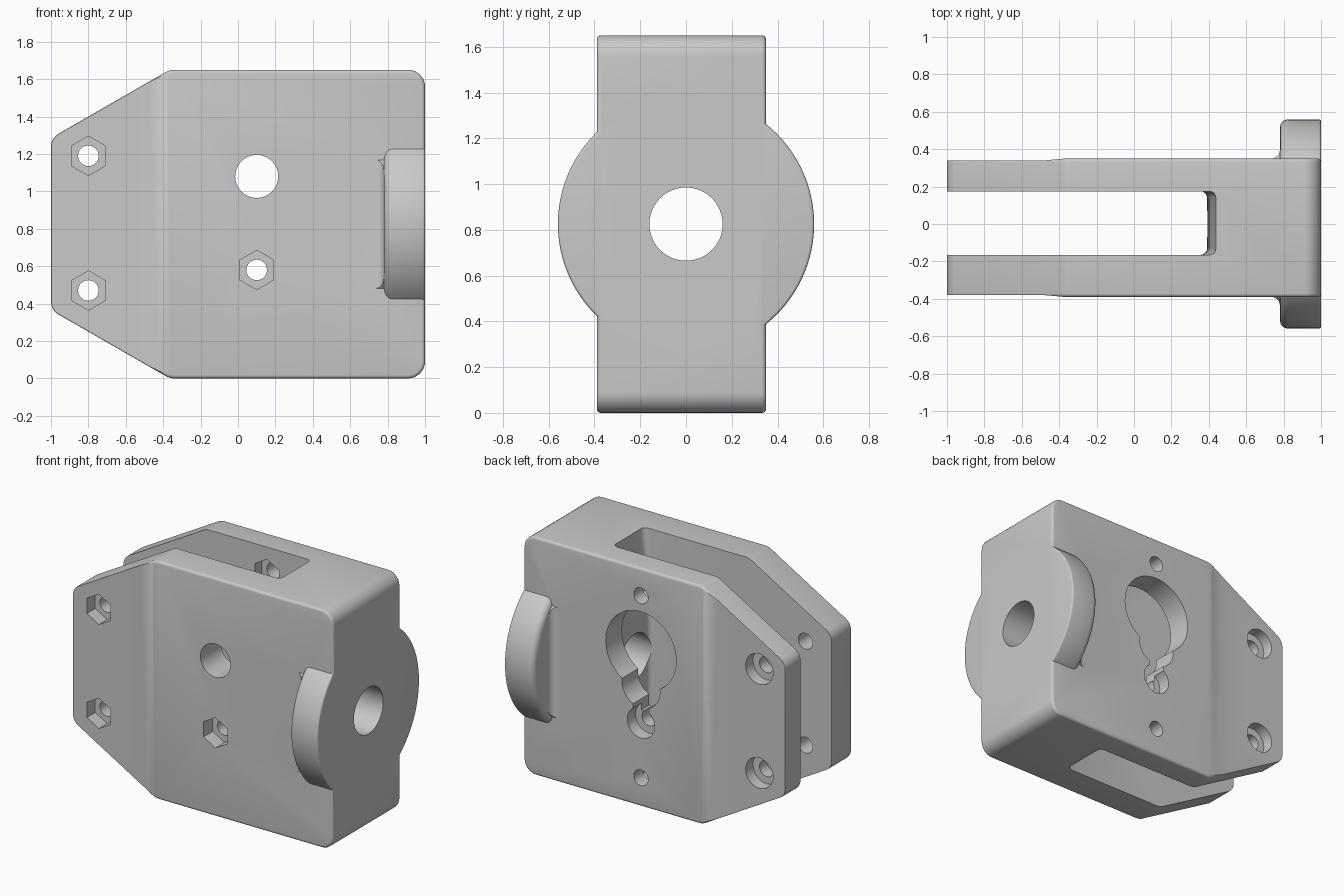
import bpy, bmesh, math
from mathutils import Vector

cube = bpy.data.objects.get("Cube")
if cube:
    bpy.data.objects.remove(cube)

grey = bpy.data.materials.new("plain_grey")
grey.use_nodes = True
colour = (0.585, 0.585, 0.585, 1)
grey.diffuse_color = colour
grey.node_tree.nodes["Principled BSDF"].inputs["Base Color"].default_value = colour

MID = 0.825
PLACE = {"x": lambda u, v, t: (t, u, v),
         "y": lambda u, v, t: (u, t, v),
         "z": lambda u, v, t: (u, v, t)}


def prism(name, pts, axis, lo, hi, bevel_lo=0, bevel_hi=0):
    """Extrude a 2D profile along an axis, optionally rounding the rims."""
    bm = bmesh.new()
    low = [bm.verts.new(PLACE[axis](u, v, lo)) for u, v in pts]
    high = [bm.verts.new(PLACE[axis](u, v, hi)) for u, v in pts]
    caps = [bm.faces.new(low), bm.faces.new(high)]
    for i in range(len(pts)):
        j = (i + 1) % len(pts)
        bm.faces.new((low[i], low[j], high[j], high[i]))
    bmesh.ops.recalc_face_normals(bm, faces=bm.faces)
    rims = [list(f.edges) for f in caps]
    for rim, width in zip(rims, (bevel_lo, bevel_hi)):
        if width:
            bmesh.ops.bevel(bm, geom=rim, offset=width, segments=4,
                            profile=0.5, affect="EDGES")
    mesh = bpy.data.meshes.new(name)
    bm.to_mesh(mesh)
    bm.free()
    obj = bpy.data.objects.new(name, mesh)
    bpy.context.collection.objects.link(obj)
    mesh.materials.append(grey)
    return obj


def ring(u, v, r, n=48, start=0.0):
    return [(u + r * math.cos(start + math.tau * i / n),
             v + r * math.sin(start + math.tau * i / n)) for i in range(n)]


def hexagon(u, v):
    return ring(u, v, 0.105, 6, math.pi / 2)


def rounded(corners, steps=6):
    """Round each (u, v, radius) corner with a true arc."""
    out = []
    for i, (u, v, r) in enumerate(corners):
        p = Vector((u, v))
        a = (Vector(corners[i - 1][:2]) - p).normalized()
        b = (Vector(corners[(i + 1) % len(corners)][:2]) - p).normalized()
        half = a.angle(b) / 2
        centre = p + (a + b).normalized() * r / math.sin(half)
        s = p + a * r / math.tan(half) - centre
        e = p + b * r / math.tan(half) - centre
        out += [tuple(centre + s.lerp(e, k / steps).normalized() * r)
                for k in range(steps + 1)]
    return out


def combine(target, tool, operation="DIFFERENCE"):
    mod = target.modifiers.new(operation, "BOOLEAN")
    mod.operation, mod.object, mod.solver = operation, tool, "EXACT"
    bpy.context.view_layer.objects.active = target
    bpy.ops.object.modifier_apply(modifier=mod.name)
    bpy.data.objects.remove(tool)


# Main block with sloped nose
lower = [(-1, 0.365, 0.08), (-0.365, 0, 0.1), (1, 0, 0.09)]
upper = [(x, 2 * MID - z, r) for x, z, r in reversed(lower)]
body = prism("clevis_bracket", rounded(lower + upper), "y", -0.39, 0.35, 0.018, 0.018)

# Slightly thinner fork tips
tips = [(-1.1, -0.38), (-0.48, -0.38), (-0.26, -0.4), (1.1, -0.4),
        (1.1, 0.36), (-0.26, 0.36), (-0.48, 0.34), (-1.1, 0.34)]
combine(body, prism("tip_envelope", tips, "z", -0.1, 1.8), "INTERSECT")

# Round flange at the closed end, with fillets against both faces
combine(body, prism("flange", ring(0, MID, 0.56, 96), "x", 0.78, 1, 0.045, 0.012), "UNION")
for face, side in ((-0.39, -1), (0.35, 1)):
    r = 0.045
    arc = [(0.78 - r + r * math.sin(a), face + side * r * (1 - math.cos(a)))
           for a in (math.pi / 12 * k for k in range(7))]
    arc += [(0.8, face + side * r), (0.8, face - side * 0.03), (0.78 - r, face - side * 0.03)]
    fillet = prism("flange_fillet", arc, "z", MID - 0.5, MID + 0.5)
    combine(fillet, prism("fillet_limit", ring(0, MID, 0.52, 96), "x", 0.6, 0.9), "INTERSECT")
    combine(body, fillet, "UNION")

# Fork slot with a gently bowed, round-cornered end
slot = prism("fork_slot", [(-1.2, -0.1), (-1.2, 1.75)]
             + [(0.39 + 0.06 * t * t, MID + 0.925 * t)
                for t in (1 - k / 8 for k in range(17))], "y", -0.165, 0.175)
bm = bmesh.new()
bm.from_mesh(slot.data)
ends = [e for e in bm.edges if all(v.co.x > 0 for v in e.verts)
        and abs(e.verts[0].co.y - e.verts[1].co.y) < 0.01]
bmesh.ops.bevel(bm, geom=ends, offset=0.035, segments=4, profile=0.5, affect="EDGES")
bm.to_mesh(slot.data)
bm.free()
combine(body, slot)

# Axle bore into the slot
combine(body, prism("axle_bore", ring(0, MID, 0.16), "x", 0.2, 1.1))

# Clamp screws: hex pocket in front, counterbore behind
for x, z in ((-0.8, 1.19), (-0.8, 0.47), (0.1, 0.58)):
    combine(body, prism("screw_hole", ring(x, z, 0.055, 32), "y", -0.5, 0.5))
    combine(body, prism("nut_pocket", hexagon(x, z), "y", -0.5, -0.29))
    combine(body, prism("head_pocket", ring(x, z, 0.105), "y", 0.26, 0.5))

# Mounting holes in the back wall, nut pockets facing the slot
for z in (1.46, 0.2):
    combine(body, prism("mount_hole", ring(0.1, z, 0.055, 32), "y", 0.1, 0.5))
    combine(body, prism("inner_nut", hexagon(0.1, z), "y", 0.1, 0.25))

# Front pivot hole and the keyhole window behind it
combine(body, prism("pivot_hole", ring(0.1, 1.08, 0.115), "y", -0.5, 0))
combine(body, prism("window", ring(0.1, 1.08, 0.27, 64), "y", 0, 0.5))
combine(body, prism("window_throat", ring(0.1, 0.83, 0.145), "y", 0.01, 0.51))
combine(body, prism("window_neck", [(0.04, 0.62), (0.16, 0.62), (0.16, 0.8), (0.04, 0.8)],
                    "y", 0.02, 0.52))

bpy.ops.object.select_all(action="DESELECT")
body.select_set(True)
bpy.context.view_layer.objects.active = body
bpy.ops.object.shade_smooth_by_angle(angle=math.radians(30))
